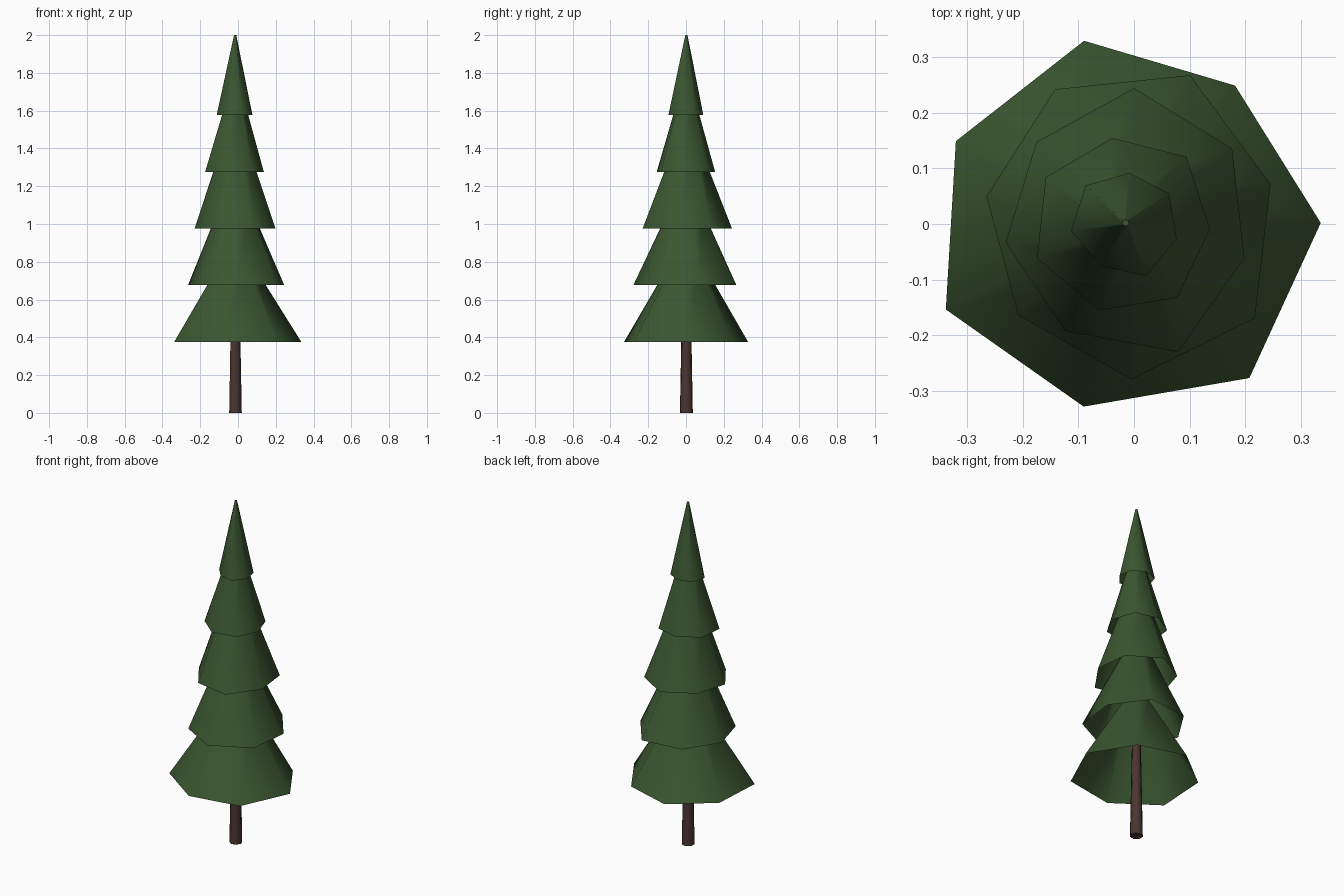
import bpy
import bmesh
from math import cos, sin, radians, tau

if "Cube" in bpy.data.objects:
    bpy.data.objects.remove(bpy.data.objects["Cube"], do_unlink=True)

CENTRE_X, CENTRE_Y = -0.015, 0.002
SIDES = 7


def make_material(name, colour):
    material = bpy.data.materials.new(name)
    material.use_nodes = True
    material.diffuse_color = colour
    shader = material.node_tree.nodes["Principled BSDF"]
    shader.inputs["Base Color"].default_value = colour
    shader.inputs["Roughness"].default_value = 0.9
    return material


def ring(bm, radii, z, turn):
    """One loop of vertices around the trunk axis, one radius per corner."""
    verts = []
    for i, radius in enumerate(radii):
        angle = radians(turn) + tau * i / len(radii)
        verts.append(bm.verts.new((CENTRE_X + radius * cos(angle),
                                   CENTRE_Y + radius * sin(angle), z)))
    return verts


def tapered_part(name, material, bottom_radii, top_radius, z_low, z_high,
                 turn=0, closed_bottom=False):
    """Tapered shell with smooth sides and a flat cap on top."""
    bm = bmesh.new()
    count = len(bottom_radii)
    low = ring(bm, bottom_radii, z_low, turn)
    high = ring(bm, [top_radius] * count, z_high, turn)
    for i in range(count):
        j = (i + 1) % count
        side = bm.faces.new((low[i], low[j], high[j], high[i]))
        side.smooth = True
    bm.faces.new(high)
    if closed_bottom:
        bm.faces.new(list(reversed(low)))
    mesh = bpy.data.meshes.new(name)
    bm.to_mesh(mesh)
    bm.free()
    mesh.materials.append(material)
    part = bpy.data.objects.new(name, mesh)
    bpy.context.collection.objects.link(part)
    return part


needles = make_material("needle green", (0.042, 0.093, 0.030, 1))
bark = make_material("bark brown", (0.070, 0.036, 0.028, 1))

# Trunk, reaching up inside the lowest branches
tapered_part("trunk", bark, [0.035] * SIDES, 0.021, 0, 0.75,
             closed_bottom=True)

# Hollow branch tiers: turn, top radius and uneven hem radii, lowest first
tiers = [
    (0, 0.084, (0.35, 0.315, 0.335, 0.338, 0.358, 0.338, 0.356)),
    (15, 0.08, (0.269, 0.289, 0.271, 0.254, 0.254, 0.281, 0.288)),
    (35, 0.075, (0.233, 0.242, 0.216, 0.218, 0.222, 0.25, 0.222)),
    (-4, 0.035, (0.152, 0.161, 0.154, 0.165, 0.171, 0.164, 0.163)),
    (34, 0.006, (0.094, 0.09, 0.098, 0.099, 0.089, 0.102, 0.096)),
]
TIER_HEIGHT = 0.425
TIER_STEP = 0.3
LOWEST_HEM = 0.376
for level, (turn, top_radius, hem) in enumerate(tiers):
    z = LOWEST_HEM + level * TIER_STEP
    top = min(z + TIER_HEIGHT, 2)
    tapered_part(f"branch_tier_{level + 1}", needles, hem, top_radius,
                 z, top, turn)
